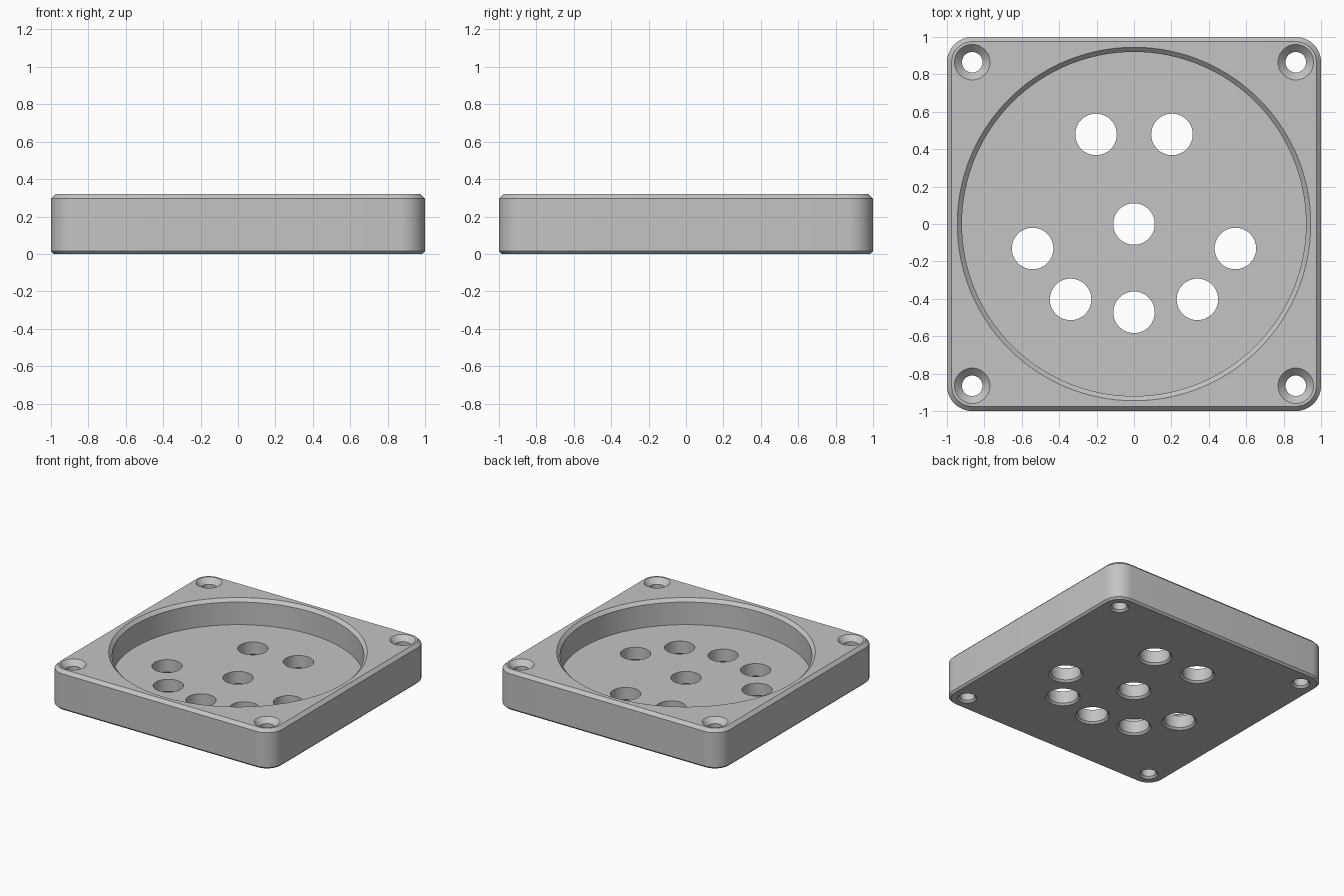
import bpy, bmesh
from math import sin, cos, pi, radians

if "Cube" in bpy.data.objects:
    bpy.data.objects.remove(bpy.data.objects["Cube"], do_unlink=True)

HEIGHT, FLOOR = 0.32, 0.113
CHAMFER, BOTTOM_CHAMFER = 0.025, 0.015
CORNER = 0.135
SCREW = 1 - CORNER

grey = bpy.data.materials.new("plain grey")
grey.use_nodes = True
grey.diffuse_color = (0.55, 0.55, 0.55, 1)
grey.node_tree.nodes["Principled BSDF"].inputs["Base Color"].default_value = grey.diffuse_color


def loft(name, rings):
    """Closed solid through a stack of equal-sized rings."""
    bm = bmesh.new()
    loops = [[bm.verts.new(p) for p in ring] for ring in rings]
    n = len(loops[0])
    for low, high in zip(loops, loops[1:]):
        for i in range(n):
            j = (i + 1) % n
            bm.faces.new((low[i], low[j], high[j], high[i]))
    bm.faces.new(loops[0][::-1])
    bm.faces.new(loops[-1])
    bmesh.ops.recalc_face_normals(bm, faces=bm.faces)
    mesh = bpy.data.meshes.new(name)
    bm.to_mesh(mesh)
    bm.free()
    mesh.materials.append(grey)
    obj = bpy.data.objects.new(name, mesh)
    bpy.context.collection.objects.link(obj)
    return obj


def rounded_square(inset, z, steps=12):
    points = []
    for q, (sx, sy) in enumerate([(1, 1), (-1, 1), (-1, -1), (1, -1)]):
        for s in range(steps + 1):
            a = (q + s / steps) * pi / 2
            r = CORNER - inset
            points.append((sx * SCREW + r * cos(a), sy * SCREW + r * sin(a), z))
    return points


def turned(name, x, y, profile, sides):
    """Round cutter from (radius, height) pairs."""
    turn = [2 * pi * i / sides for i in range(sides)]
    return loft(name, [[(x + r * cos(a), y + r * sin(a), z) for a in turn]
                       for r, z in profile])


# Square body with rounded corners and chamfered rims
body = loft("housing_plate", [
    rounded_square(BOTTOM_CHAMFER, 0),
    rounded_square(0, BOTTOM_CHAMFER),
    rounded_square(0, HEIGHT - CHAMFER),
    rounded_square(CHAMFER, HEIGHT)])

# Wide round pocket with a chamfered lip
over = 0.02
cutters = [turned("pocket_cutter", 0, 0, [
    (0.92, FLOOR), (0.92, HEIGHT - CHAMFER),
    (0.92 + CHAMFER + over, HEIGHT + over)], 128)]

# Port holes through the floor, chamfered underneath
ports = [(0, 0), (0, -0.472)]
for x, y in [(0.203, 0.479), (0.542, -0.131), (0.339, -0.403)]:
    ports += [(x, y), (-x, y)]
for x, y in ports:
    cutters.append(turned("port_cutter", x, y, [
        (0.111 + BOTTOM_CHAMFER + over, -over),
        (0.111, BOTTOM_CHAMFER), (0.111, 0.2)], 48))

# Countersunk corner screw holes
for sx in (-1, 1):
    for sy in (-1, 1):
        cutters.append(turned("screw_cutter", sx * SCREW, sy * SCREW, [
            (0.055 + BOTTOM_CHAMFER + over, -over),
            (0.055, BOTTOM_CHAMFER), (0.055, HEIGHT - 0.04),
            (0.095 + over, HEIGHT + over)], 40))

# Cut everything, then drop the helpers
bpy.ops.object.select_all(action="DESELECT")
body.select_set(True)
bpy.context.view_layer.objects.active = body
for cutter in cutters:
    cutter.hide_render = True
    cut = body.modifiers.new("cut", "BOOLEAN")
    cut.operation, cut.solver, cut.object = "DIFFERENCE", "EXACT", cutter
    bpy.ops.object.modifier_apply(modifier=cut.name)
    bpy.data.objects.remove(cutter, do_unlink=True)

bpy.ops.object.shade_smooth_by_angle(angle=radians(30))
